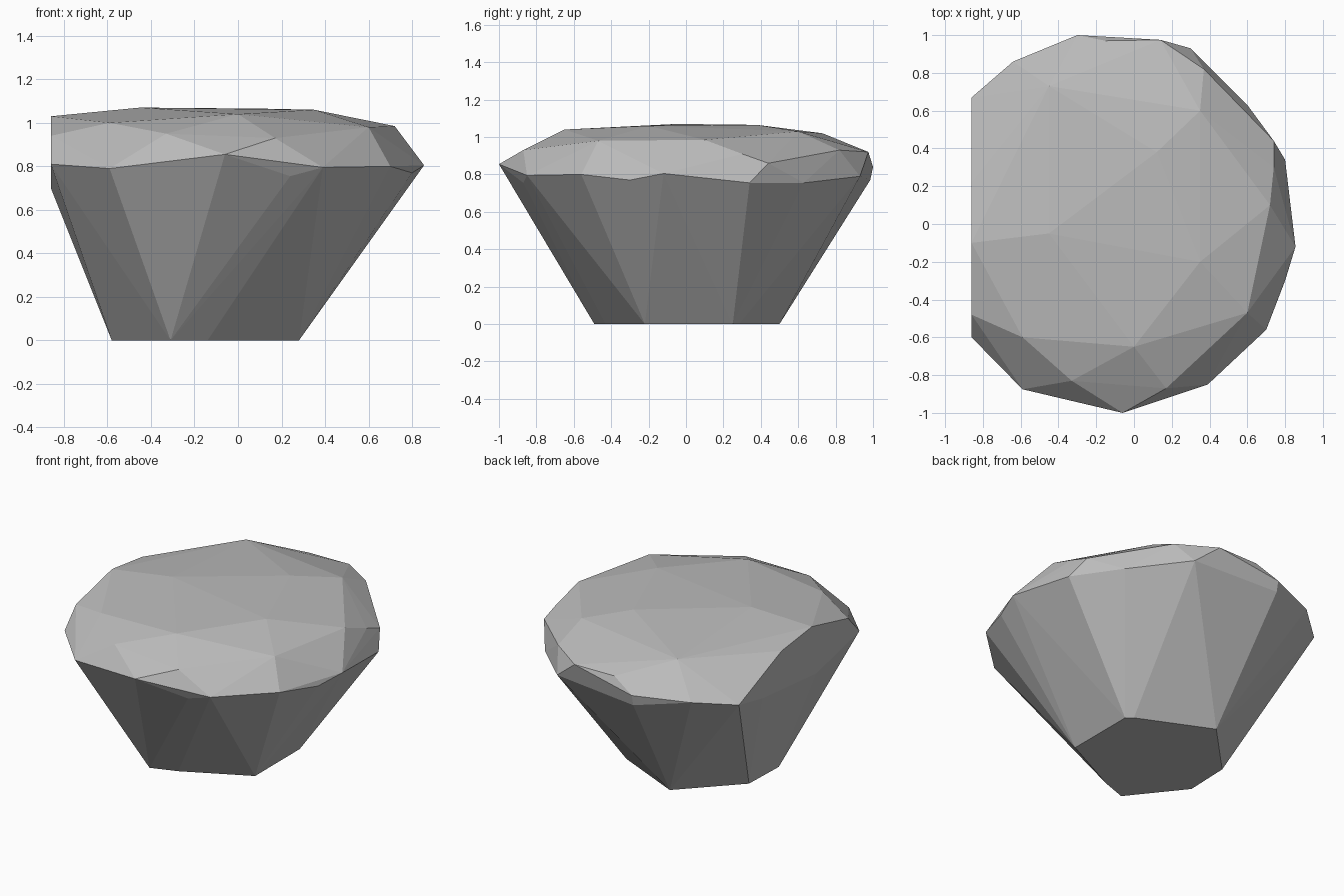
import bpy, bmesh

# Outline points of the faceted boulder, grouped from bottom to top
base = [(x, y, 0) for x, y in [(.28, -.22), (.28, .25), (.24, .285), (-.23, .50),
                               (-.57, .15), (-.58, -.15), (-.31, -.49), (-.14, -.43)]]
girdle = [(-.86, .67, .80), (-.64, .86, .83), (-.30, 1.0, .84), (-.30, .985, .77),
          (.14, .975, .92), (.30, .93, .79), (.60, .63, .755), (.74, .44, .86),
          (.80, .34, .755), (.855, -.12, .805), (.80, -.30, .77), (.70, -.56, .80),
          (.39, -.85, .795), (.24, -.87, .755), (-.06, -1.0, .855), (-.59, -.875, .79),
          (-.86, -.60, .81), (-.86, -.15, .70), (-.86, .42, .75)]
crown = [(-.45, -.05, 1.07), (.35, -.20, 1.06), (.12, .38, 1.065), (0, -.65, 1.04),
         (-.45, .73, 1.02), (.35, .60, 1.03), (.72, .10, .985), (.60, -.47, .98),
         (-.59, -.60, 1.0), (-.33, -.83, .95), (.17, -.87, .93), (.37, .82, .93),
         (-.15, .97, .92), (.74, .30, .91), (-.86, -.10, 1.03), (-.86, .22, .99),
         (-.86, -.48, .94)]

# Boulder: flat-faced hull around the rings
bm = bmesh.new()
for p in base + girdle + crown:
    bm.verts.new(p)
hull = bmesh.ops.convex_hull(bm, input=bm.verts)
loose = {g for g in hull["geom_interior"] + hull["geom_unused"]
         if isinstance(g, bmesh.types.BMVert)}
bmesh.ops.delete(bm, geom=list(loose), context='VERTS')
bmesh.ops.dissolve_limit(bm, angle_limit=.01, verts=bm.verts, edges=bm.edges)
bmesh.ops.recalc_face_normals(bm, faces=bm.faces)

mesh = bpy.data.meshes.new("boulder")
bm.to_mesh(mesh)
bm.free()
boulder = bpy.data.objects.new("boulder", mesh)
bpy.context.collection.objects.link(boulder)

# Plain stone colour
stone = bpy.data.materials.new("grey_stone")
stone.diffuse_color = (.5, .5, .5, 1)
mesh.materials.append(stone)
